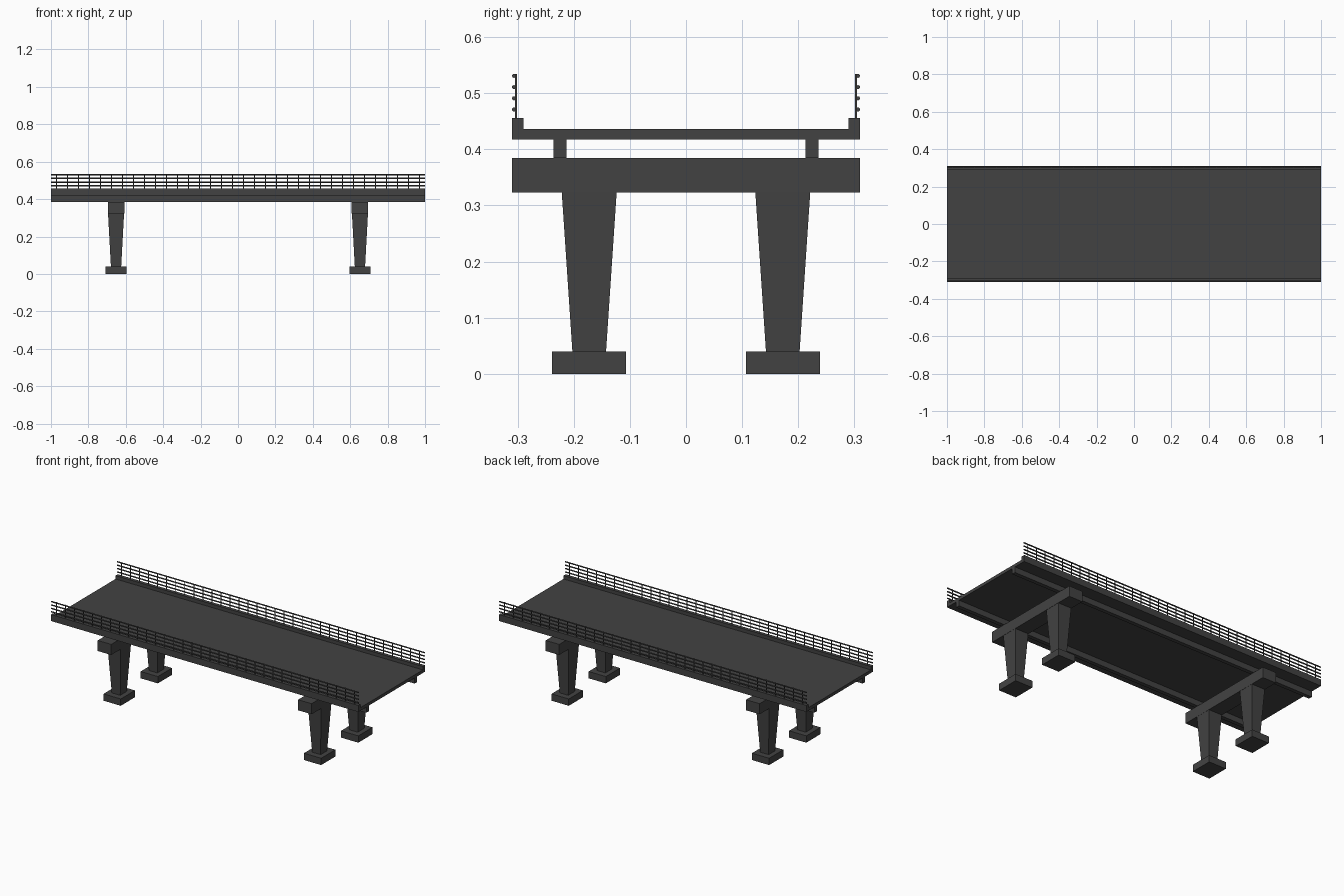
import bpy
import bmesh
from mathutils import Matrix, Vector

if "Cube" in bpy.data.objects:
    bpy.data.objects.remove(bpy.data.objects["Cube"], do_unlink=True)

concrete = bpy.data.materials.new("dark_grey")
concrete.use_nodes = True
GREY = (0.055, 0.055, 0.055, 1)
concrete.diffuse_color = GREY
concrete.node_tree.nodes["Principled BSDF"].inputs["Base Color"].default_value = GREY


def finish(name, bm):
    bmesh.ops.recalc_face_normals(bm, faces=bm.faces)
    mesh = bpy.data.meshes.new(name)
    bm.to_mesh(mesh)
    bm.free()
    mesh.materials.append(concrete)
    obj = bpy.data.objects.new(name, mesh)
    bpy.context.collection.objects.link(obj)
    return obj


def add_box(bm, center, size, top_scale=(1, 1)):
    """Box whose top can be wider than its base."""
    verts = bmesh.ops.create_cube(bm, size=1)["verts"]
    for v in verts:
        sx, sy = top_scale if v.co.z > 0 else (1, 1)
        v.co = Vector(center) + Vector((v.co.x * size[0] * sx,
                                        v.co.y * size[1] * sy,
                                        v.co.z * size[2]))


def box(name, center, size, top_scale=(1, 1)):
    bm = bmesh.new()
    add_box(bm, center, size, top_scale)
    return finish(name, bm)


# Road deck with raised curbs: half profile mirrored, then extruded lengthwise
half = [(0.31, 0.418), (0.31, 0.456), (0.29, 0.456), (0.29, 0.436)]
profile = half + [(-y, z) for y, z in reversed(half)]
bm = bmesh.new()
face = bm.faces.new([bm.verts.new((-1, y, z)) for y, z in profile])
ext = bmesh.ops.extrude_face_region(bm, geom=[face])["geom"]
bmesh.ops.translate(bm, vec=(2, 0, 0),
                    verts=[g for g in ext if isinstance(g, bmesh.types.BMVert)])
finish("road_deck", bm)

# Supports: cap beam, tapered columns and footings
for x, end in ((-0.652, "right"), (0.652, "left")):
    box(f"cap_beam_{end}", (x, 0, 0.354), (0.088, 0.62, 0.062))
    for side, pos in ((-1, "front"), (1, "back")):
        y = side * 0.1725
        box(f"column_{end}_{pos}", (x, y, 0.1815), (0.055, 0.06, 0.283), (1.56, 1.63))
        box(f"footing_{end}_{pos}", (x, y, 0.02), (0.112, 0.132, 0.04))

# Girders and railings along both edges
POSTS = 34
for side, pos in ((-1, "front"), (1, "back")):
    box(f"girder_{pos}", (0, side * 0.2245, 0.4015), (2, 0.023, 0.033))

    bm = bmesh.new()
    for i in range(POSTS):
        x = -0.97 + 1.94 * i / (POSTS - 1)
        add_box(bm, (x, side * 0.303, 0.494), (0.004, 0.003, 0.08))
    finish(f"railing_posts_{pos}", bm)

    bm = bmesh.new()
    for z in (0.471, 0.491, 0.511, 0.531):
        bmesh.ops.create_cone(
            bm, cap_ends=True, segments=8, radius1=0.0038, radius2=0.0038, depth=2,
            matrix=Matrix.Translation((0, side * 0.3065, z)) @ Matrix.Rotation(1.5707963, 4, "Y"))
    finish(f"railing_bars_{pos}", bm)
